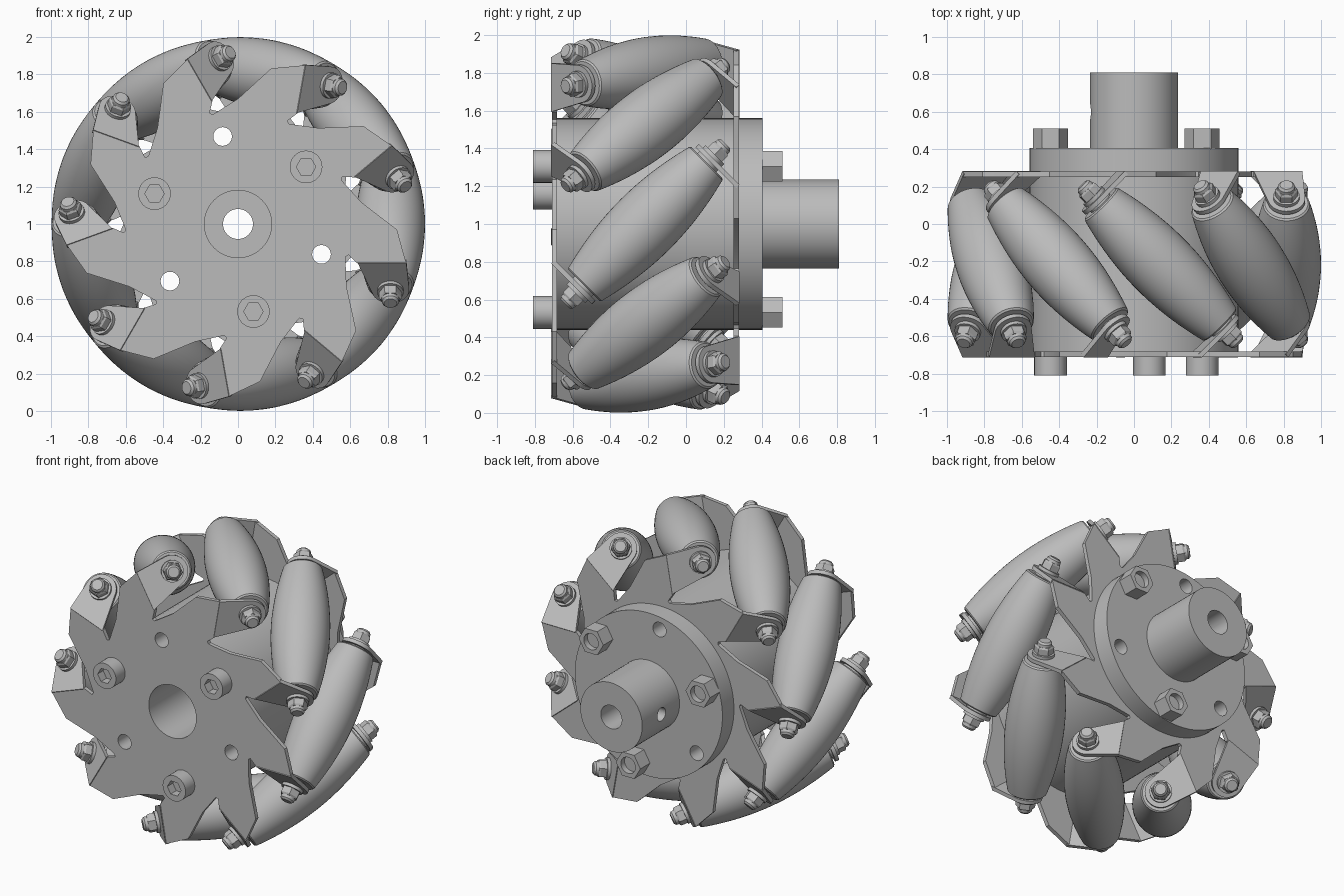
import bpy, math
import bmesh
from mathutils import Matrix, Vector

if "Cube" in bpy.data.objects:
    bpy.data.objects.remove(bpy.data.objects["Cube"], do_unlink=True)

COUNT = 9                    # rollers around the wheel
RC = 0.815                   # radius of the roller centres
HALF = 0.46                  # half length of a roller
MID = Matrix.Translation((0, -0.215, 1))
FACE = Matrix.Rotation(math.pi / 2, 4, 'X')      # profile plane to x-z
FLIP = Matrix.Rotation(math.pi, 4, 'X')
AXLE = Matrix.Translation((0, 0, 1)) @ FACE

steel = bpy.data.materials.new("grey_steel")
steel.use_nodes = True
grey = (0.5, 0.5, 0.5, 1)
steel.diffuse_color = grey
steel.node_tree.nodes["Principled BSDF"].inputs["Base Color"].default_value = grey


def place(name, mesh, matrix):
    ob = bpy.data.objects.new(name, mesh)
    bpy.context.collection.objects.link(ob)
    ob.matrix_world = matrix
    return ob


def finish(bm, name):
    bmesh.ops.remove_doubles(bm, verts=bm.verts, dist=0.0001)
    bmesh.ops.recalc_face_normals(bm, faces=bm.faces)
    mesh = bpy.data.meshes.new(name)
    bm.to_mesh(mesh)
    bm.free()
    mesh.materials.append(steel)
    return mesh


def ring(r, n=48, cx=0, cy=0, start=0, sweep=2 * math.pi):
    return [(cx + r * math.cos(start + sweep * i / n),
             cy + r * math.sin(start + sweep * i / n)) for i in range(n)]


def polar(r, degrees):
    a = math.radians(degrees)
    return r * math.cos(a), r * math.sin(a)


def slab(name, loops, z0, z1):
    """Flat profile with holes, extruded from z0 to z1."""
    curve = bpy.data.curves.new(name, 'CURVE')
    curve.dimensions, curve.fill_mode = '2D', 'BOTH'
    curve.extrude = (z1 - z0) / 2
    for loop in loops:
        s = curve.splines.new('POLY')
        s.points.add(len(loop) - 1)
        for p, (x, y) in zip(s.points, loop):
            p.co = (x, y, 0, 1)
        s.use_cyclic_u = True
    ob = bpy.data.objects.new(name + "_profile", curve)
    bpy.context.collection.objects.link(ob)
    bpy.context.view_layer.update()
    bm = bmesh.new()
    temp = ob.evaluated_get(bpy.context.evaluated_depsgraph_get()).to_mesh()
    bm.from_mesh(temp)
    bpy.data.objects.remove(ob, do_unlink=True)
    bpy.data.curves.remove(curve)
    bmesh.ops.translate(bm, verts=bm.verts, vec=(0, 0, (z0 + z1) / 2))
    return finish(bm, name)


def lathe(name, profile, n=40):
    """Turn (radius, height) points about the local z axis."""
    bm = bmesh.new()
    vs = [bm.verts.new((r, 0, z)) for r, z in profile]
    es = [bm.edges.new(pair) for pair in zip(vs, vs[1:])]
    bmesh.ops.spin(bm, geom=vs + es, axis=(0, 0, 1), cent=(0, 0, 0),
                   angle=2 * math.pi, steps=n)
    return finish(bm, name)


def disc(name, loops, y0, y1):
    return place(name, slab(name, loops, -y1, -y0), AXLE)


# Side plates: nine swept teeth with a relief slot beside each fold
def plate_outline():
    tooth = [(0.575, -0.20), (0.575, -0.175), (0.59, -0.165), (0.64, -0.212),
             (0.90, -0.212), (0.85, -0.03), (0.66, 0.116)]
    pts = []
    for k in range(COUNT):
        a = 2 * math.pi * k / COUNT
        c, s = math.cos(a), math.sin(a)
        if k % 1 == 0:
            pts += [(u * c - t * s, u * s + t * c) for u, t in tooth]
    return pts


def holes(sign=1):
    return [ring(0.05, 24, *polar(0.475, sign * d)) for d in (100, 220, 340)]


place("front_plate", slab("front_plate", [plate_outline(), ring(0.18)] + holes(),
                          0.467, 0.495), MID @ FACE)
place("back_plate", slab("back_plate", [plate_outline(), ring(0.18)] + holes(-1),
                         0.467, 0.495), MID @ FLIP @ FACE)

# Hub drum, flange and bored shaft
disc("hub_drum", [ring(0.56, 96), ring(0.18)] + holes(), -0.685, 0.255)
disc("flange", [ring(0.56, 96), ring(0.08)] + holes(), 0.28, 0.405)
shaft = disc("shaft", [ring(0.235, 64), ring(0.08)], 0.40, 0.81)

# Set screw hole in the side of the shaft
cutter = place("set_screw_cutter", lathe("set_screw_cutter", [(0, 0), (0.045, 0), (0.045, 0.3), (0, 0.3)]),
               Matrix.Translation((0, 0.6, 1)) @ Matrix.Rotation(-math.pi / 2, 4, 'Y'))
cutter.hide_render = True
cutter.hide_set(True)
cut = shaft.modifiers.new("set_screw_hole", 'BOOLEAN')
cut.operation, cut.object, cut.solver = 'DIFFERENCE', cutter, 'EXACT'

# Three clamping bolts with socket heads and hex nuts
for i, d in enumerate((40, 160, 280)):
    c = polar(0.475, d)
    disc(f"bolt_head_{i}", [ring(0.087, 40, *c), ring(0.052, 6, *c)], -0.81, -0.705)
    disc(f"bolt_socket_floor_{i}", [ring(0.06, 24, *c)], -0.75, -0.705)
    disc(f"bolt_nut_{i}", [ring(0.093, 6, *c), ring(0.055, 24, *c)], 0.40, 0.51)
    disc(f"bolt_end_{i}", [ring(0.056, 24, *c)], 0.40, 0.47)

# Barrel roller whose bulge follows the wheel rim
barrel = [(0, -HALF), (0.115, -HALF)]
for i in range(25):
    d = (HALF - 0.008) * (i / 12 - 1)
    barrel.append((1 - math.sqrt(RC * RC + d * d / 2), d))
barrel += [(0.115, HALF), (0, HALF)]
roller = lathe("roller", barrel, 48)

# Folded tab with a round end, seen along the roller axle
tab_pts = [(0.64, -0.205), (0.90, -0.205)]
tab_pts += ring(0.1, 16, RC, 0, math.radians(-4), math.radians(170))
tab = slab("tab", [tab_pts], -0.50, -0.475)

washer = lathe("washer", [(0, -0.52), (0.07, -0.52), (0.07, -0.45), (0, -0.45)])
nut = lathe("axle_nut", [(0, -0.57), (0.054, -0.57), (0.062, -0.56), (0.062, -0.51), (0, -0.51)], 6)
cap = lathe("nut_cap", [(0, -0.60), (0.034, -0.60), (0.045, -0.588), (0.048, -0.56), (0, -0.56)])

# Frame at the wheel centre: x is radial, z runs along the tilted axle
tilt = Matrix.Rotation(-math.pi / 4, 4, 'X')
out = Matrix.Translation((RC, 0, 0))
for k in range(COUNT):
    frame = MID @ Matrix.Rotation(-2 * math.pi * k / COUNT, 4, 'Y') @ tilt
    place(f"roller_{k}", roller, frame @ out)
    for side, turn in (("front", Matrix.Identity(4)), ("back", FLIP)):
        place(f"{side}_tab_{k}", tab, frame @ turn)
        for mesh in (washer, nut, cap):
            place(f"{side}_{mesh.name}_{k}", mesh, frame @ turn @ out)

# Smooth the round surfaces, keep the machined edges sharp
bpy.ops.object.select_all(action='DESELECT')
done = set()
for ob in bpy.context.collection.objects:
    if ob.type == 'MESH' and not ob.hide_render and ob.data.name not in done:
        done.add(ob.data.name)
        ob.select_set(True)
        bpy.context.view_layer.objects.active = ob
bpy.ops.object.shade_smooth_by_angle(angle=math.radians(32))
